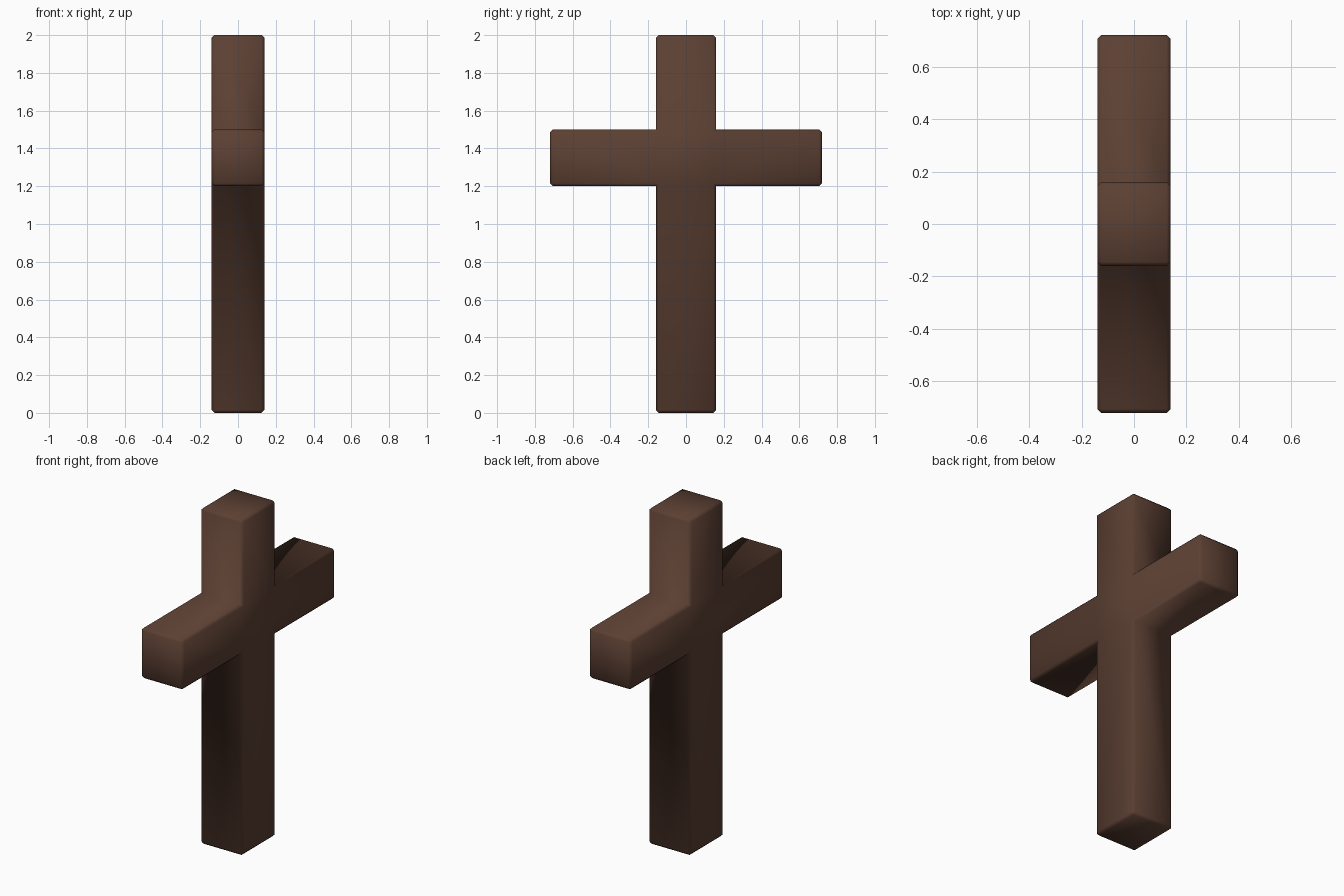
import bpy, bmesh

if "Cube" in bpy.data.objects:
    bpy.data.objects.remove(bpy.data.objects["Cube"])

wood = bpy.data.materials.new("dark_brown_wood")
wood.diffuse_color = (0.107, 0.051, 0.033, 1)
wood.use_nodes = True
wood.node_tree.nodes["Principled BSDF"].inputs["Base Color"].default_value = wood.diffuse_color

# Cross outline in y/z: mirror the right half
half = [(0.16, 0), (0.16, 1.2), (0.72, 1.2), (0.72, 1.5), (0.16, 1.5), (0.16, 2.0)]
outline = half + [(-y, z) for y, z in reversed(half)]

# Extrude the outline through x
bm = bmesh.new()
face = bm.faces.new([bm.verts.new((-0.14, y, z)) for y, z in outline])
ext = bmesh.ops.extrude_face_region(bm, geom=[face], use_keep_orig=True)
moved = [v for v in ext["geom"] if isinstance(v, bmesh.types.BMVert)]
bmesh.ops.translate(bm, verts=moved, vec=(0.28, 0, 0))
bmesh.ops.recalc_face_normals(bm, faces=bm.faces)

# Small chamfer on outer edges only, inner corners stay crisp
bm.normal_update()
outer = [e for e in bm.edges if e.is_convex]
bmesh.ops.bevel(bm, geom=outer, offset=0.015, offset_type='OFFSET',
                segments=1, profile=0.5, affect='EDGES')
for f in bm.faces:
    f.smooth = True

mesh = bpy.data.meshes.new("wooden_cross")
bm.to_mesh(mesh)
bm.free()
mesh.materials.append(wood)
cross = bpy.data.objects.new("wooden_cross", mesh)
bpy.context.collection.objects.link(cross)
